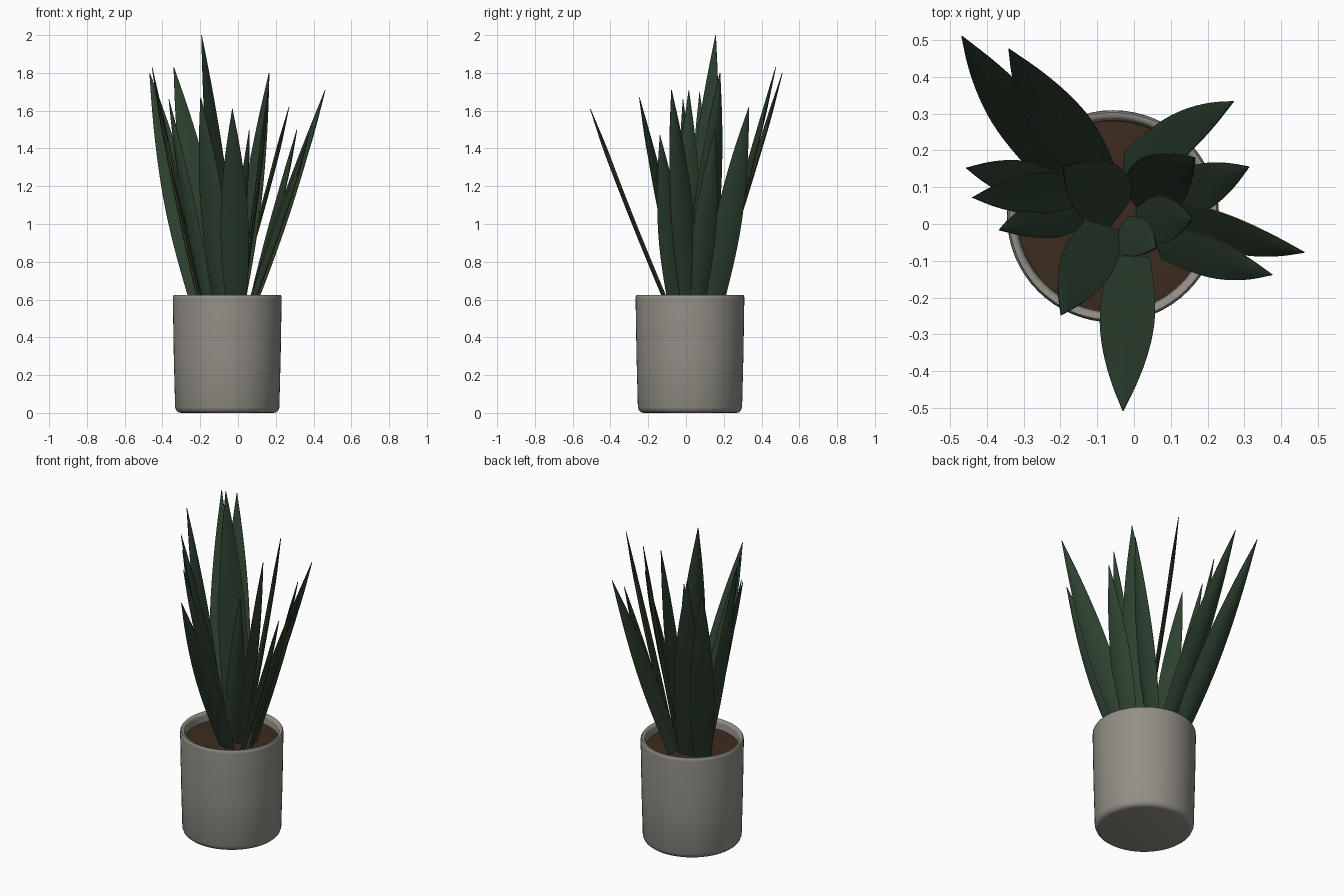
import bpy, bmesh, math
from mathutils import Vector

if "Cube" in bpy.data.objects:
    bpy.data.objects.remove(bpy.data.objects["Cube"])


def material(name, col):
    m = bpy.data.materials.new(name)
    m.diffuse_color = (*col, 1)
    m.use_nodes = True
    m.node_tree.nodes["Principled BSDF"].inputs["Base Color"].default_value = m.diffuse_color
    return m


GREY = material("pot grey", (0.29, 0.275, 0.24))
BROWN = material("soil brown", (0.045, 0.024, 0.014))
GREEN = material("leaf green", (0.026, 0.052, 0.029))
YELLOW = material("leaf edge yellow", (0.5, 0.36, 0.04))
CX, CY = -0.057, 0.021


def finish(bm, name, mats, angle=50):
    bmesh.ops.recalc_face_normals(bm, faces=bm.faces)
    me = bpy.data.meshes.new(name)
    bm.to_mesh(me)
    bm.free()
    for m in mats:
        me.materials.append(m)
    ob = bpy.data.objects.new(name, me)
    bpy.context.collection.objects.link(ob)
    bpy.ops.object.select_all(action='DESELECT')
    ob.select_set(True)
    bpy.context.view_layer.objects.active = ob
    bpy.ops.object.shade_smooth_by_angle(angle=math.radians(angle))
    return ob


def lathe(name, profile, mat, n=64):
    bm = bmesh.new()
    rings = []
    for r, z in profile:
        if r == 0:
            rings.append([bm.verts.new((CX, CY, z))] * n)
        else:
            rings.append([bm.verts.new((CX + r * math.cos(2 * math.pi * i / n),
                                        CY + r * math.sin(2 * math.pi * i / n), z)) for i in range(n)])
    for a, b in zip(rings, rings[1:]):
        for i in range(n):
            j = (i + 1) % n
            vs = list(dict.fromkeys((a[i], a[j], b[j], b[i])))
            if len(vs) > 2:
                bm.faces.new(vs)
    return finish(bm, name, [mat])


# pot with rounded foot and lip, and the soil inside
lathe("pot", [(0, 0), (0.245, 0), (0.258, 0.003), (0.269, 0.012), (0.276, 0.03),
              (0.283, 0.3), (0.288, 0.605), (0.287, 0.617), (0.282, 0.625), (0.272, 0.625),
              (0.264, 0.617), (0.261, 0.605), (0.256, 0.5), (0, 0.5)], GREY)
lathe("soil", [(0, 0.575), (0.15, 0.574), (0.259, 0.57), (0.256, 0.51), (0, 0.51)], BROWN)


# sword-shaped leaf: lens cross-section, slightly cupped, thin coloured margin
# yaw = direction of the blade's width seen from above (None: square to the lean)
def leaf(name, base, tip, width, yaw=None, bow=0.008, n=18):
    b, t = Vector((*base, 0.53)), Vector(tip)
    axis = (t - b).normalized()
    out = Vector((t.x - b.x, t.y - b.y, 0)).normalized()
    side = Vector((-out.y, out.x, 0))
    if yaw is not None:
        side = Vector((math.cos(math.radians(yaw)), math.sin(math.radians(yaw)), 0))
        side = (side - axis * side.dot(axis)).normalized()
    back = side.cross(axis).normalized()
    if back.dot(out) < 0:
        back = -back
    bm = bmesh.new()
    rings = []
    for k in range(n + 1):
        s = k / n
        if s < 0.4:
            w = 0.66 + 0.34 * math.sin(s / 0.4 * math.pi / 2)
        else:
            w = 1 - ((s - 0.4) / 0.6) ** 1.75
        w = max(w, 0.015) * width / 2
        c = b.lerp(t, s) + back * bow * math.sin(math.pi * s)
        th = 0.010 * min(1, w / (width * 0.25))
        ring = []
        for sgn, us in ((1, (-1, -0.5, 0, 0.5, 1)), (-1, (1, 0.5, 0, -0.5, -1))):
            for u in us:
                cup = -0.12 * w * u * u
                h = sgn * (0.0014 + th * (1 - u * u))
                ring.append(bm.verts.new(c + side * (u * w) + back * (cup + h)))
        rings.append(ring)
    for k in range(n):
        a, d = rings[k], rings[k + 1]
        for i in range(10):
            j = (i + 1) % 10
            f = bm.faces.new((a[i], a[j], d[j], d[i]))
            f.material_index = 1 if i in (4, 9) and k < n * 0.75 else 0
    bm.faces.new(rings[0])
    bm.faces.new(rings[-1])
    finish(bm, name, [GREEN, YELLOW])


# base xy, tip xyz, width, yaw
LEAVES = [
    ((-0.19, 0.115), (-0.468, 0.51, 1.80), 0.15, 8),
    ((-0.095, 0.125), (-0.34, 0.475, 1.83), 0.16, 12),
    ((-0.03, 0.14), (0.27, 0.333, 1.62), 0.14, 90),
    ((0.065, 0.05), (0.312, 0.155, 1.50), 0.13, 108),
    ((0.065, 0.025), (0.462, -0.077, 1.71), 0.135, 118),
    ((0.055, -0.045), (0.375, -0.138, 1.47), 0.125, 105),
    ((-0.01, -0.08), (-0.03, -0.507, 1.61), 0.15, 0),
    ((-0.075, 0.0), (-0.198, -0.247, 1.67), 0.145, None),
    ((-0.15, 0.025), (-0.366, -0.016, 1.66), 0.11, 130),
    ((-0.14, 0.09), (-0.438, 0.072, 1.70), 0.11, None),
    ((-0.19, 0.095), (-0.455, 0.152, 1.83), 0.105, None),
    ((-0.03, 0.045), (-0.193, 0.157, 2.00), 0.17, None),
    ((0.0, 0.06), (0.165, 0.18, 1.80), 0.17, None),
    ((0.01, 0.01), (0.16, 0.015, 1.71), 0.13, None),
    ((-0.035, -0.015), (0.06, -0.066, 1.50), 0.11, None),
]
for i, (base, tip, w, yaw) in enumerate(LEAVES):
    leaf("leaf_%02d" % (i + 1), base, tip, w, yaw)
